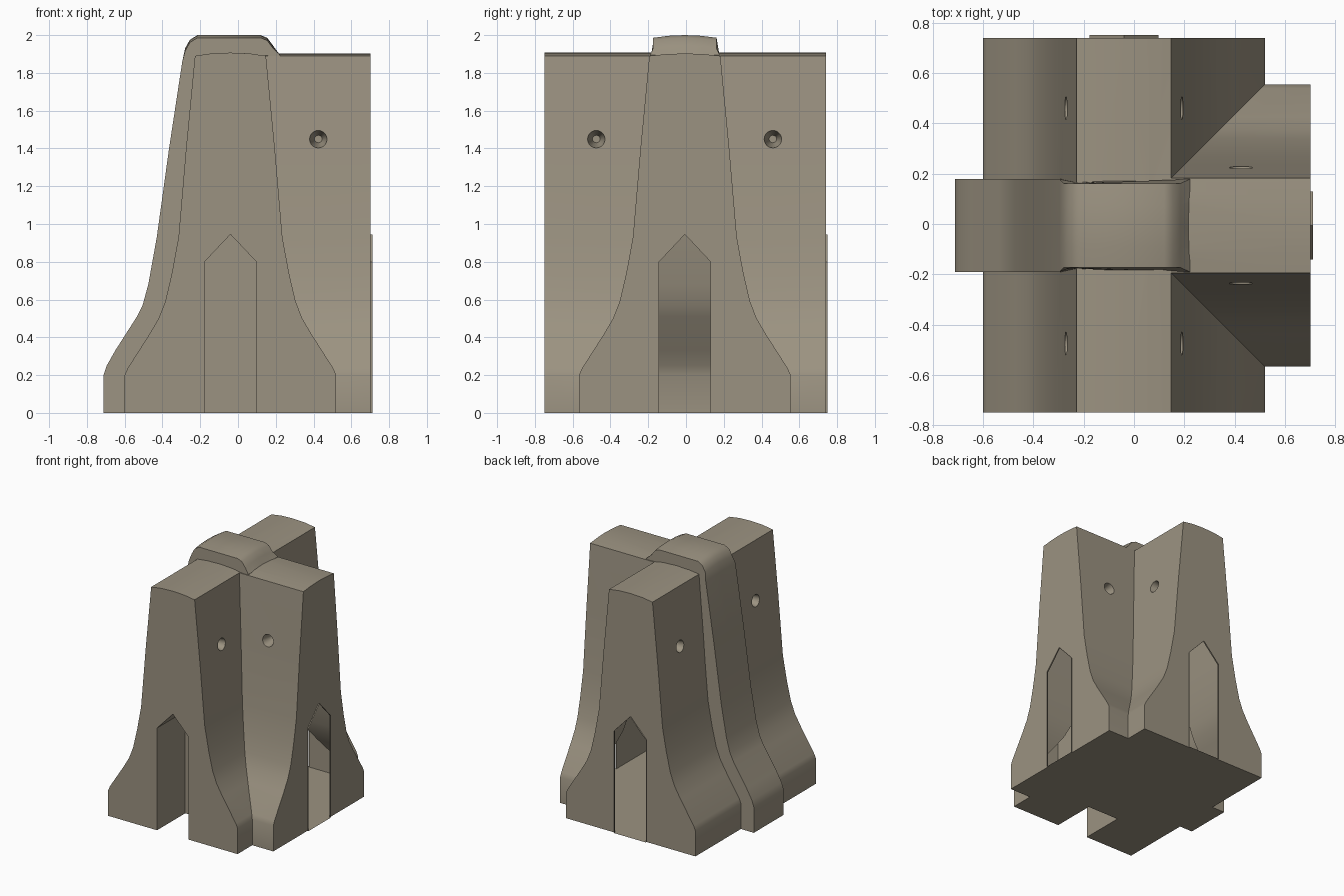
import bpy, bmesh, math
from mathutils import Matrix, Vector

cube = bpy.data.objects.get("Cube")
if cube:
    bpy.data.objects.remove(cube, do_unlink=True)

concrete = bpy.data.materials.new("warm_grey_concrete")
concrete.use_nodes = True
colour = (0.33, 0.29, 0.22, 1)
concrete.diffuse_color = colour
concrete.node_tree.nodes["Principled BSDF"].inputs["Base Color"].default_value = colour


def prism(name, profile, axis, stations):
    """Sweep a (side, height) profile along the x or y axis."""
    bm = bmesh.new()
    rings = []
    for s in stations:
        rings.append([bm.verts.new((s, a, z) if axis == "x" else (a, s, z)) for a, z in profile])
    n = len(profile)
    for r0, r1 in zip(rings, rings[1:]):
        for i in range(n):
            j = (i + 1) % n
            bm.faces.new((r0[i], r0[j], r1[j], r1[i]))
    bm.faces.new(rings[0])
    bm.faces.new(rings[-1])
    return finish(name, bm)


def finish(name, bm):
    bmesh.ops.recalc_face_normals(bm, faces=bm.faces)
    mesh = bpy.data.meshes.new(name)
    bm.to_mesh(mesh)
    bm.free()
    mesh.materials.append(concrete)
    ob = bpy.data.objects.new(name, mesh)
    bpy.context.collection.objects.link(ob)
    return ob


def combine(target, other, operation):
    """Apply a boolean and discard the second object."""
    bpy.context.view_layer.objects.active = target
    mod = target.modifiers.new("boolean", "BOOLEAN")
    mod.operation = operation
    mod.solver = "EXACT"
    mod.object = other
    bpy.ops.object.modifier_apply(modifier=mod.name)
    bpy.data.objects.remove(other, do_unlink=True)


def barrier_profile(centre, crown):
    half = [(0.56, 0), (0.56, 0.2), (0.545, 0.235), (0.43, 0.415), (0.38, 0.5), (0.345, 0.59),
            (0.31, 0.74), (0.275, 0.93), (0.235, 1.4), (0.188, 1.89), (0.1, crown - 0.004)]
    right = [(centre + a, z) for a, z in half]
    left = [(centre - a, z) for a, z in reversed(half)]
    return right + [(centre, crown)] + left


def arch(centre, half):
    """Pointed slot outline."""
    return [(centre - half, 0), (centre + half, 0), (centre + half, 0.8),
            (centre, 0.945), (centre - half, 0.8)]


# Main wall and side branch
MAIN_X, BRANCH_Y = -0.04, -0.006
body = prism("barrier_body", barrier_profile(MAIN_X, 1.907), "y", (-0.748, 0.74))
branch = prism("branch_wall", barrier_profile(BRANCH_Y, 1.903), "x", (-0.03, 0.702))

# Raised rib wrapped over the junction
rib_profile = [(0, 0), (-0.712, 0), (-0.712, 0.2), (-0.695, 0.25), (-0.65, 0.33), (-0.535, 0.51),
               (-0.505, 0.57), (-0.475, 0.68), (-0.43, 0.93), (-0.365, 1.4), (-0.295, 1.86),
               (-0.28, 1.93), (-0.255, 1.975), (-0.215, 2.0), (0.12, 2.0), (0.155, 1.985),
               (0.185, 1.945), (0.222, 1.895), (0.222, 1.85), (0, 1.85)]
RIB_HALF = 0.184
rib = prism("junction_rib", rib_profile, "y",
            [BRANCH_Y + RIB_HALF * t for t in (-1, -0.5, 0, 0.5, 1)])
for v in rib.data.vertices:
    if v.co.z > 1.92:
        t = (v.co.y - BRANCH_Y) / RIB_HALF
        v.co.y = BRANCH_Y + RIB_HALF * t * 0.91
        v.co.z -= 0.014 * t * t

combine(body, branch, "UNION")
combine(body, rib, "UNION")

# Collars of the open slots at the back and branch ends
combine(body, prism("back_collar", arch(MAIN_X, 0.137), "y", (0.6, 0.75)), "UNION")
combine(body, prism("branch_collar", arch(BRANCH_Y, 0.136), "x", (0.6, 0.711)), "UNION")

# Deep groove in the front end, open underneath
groove = prism("front_groove", arch(MAIN_X, 0.137), "y", (-0.9, -0.4))
for v in groove.data.vertices:
    if v.co.z < 0.01:
        v.co.z = -0.1
combine(body, groove, "DIFFERENCE")


def lifting_hole(point, outward):
    """Blind tapered hole cut into a side wall."""
    out = Vector(outward)
    bm = bmesh.new()
    turn = out.to_track_quat("Z", "Y").to_matrix().to_4x4()
    bmesh.ops.create_cone(bm, cap_ends=True, segments=20, radius1=0.02, radius2=0.055, depth=0.16,
                          matrix=Matrix.Translation(Vector(point) - out * 0.04) @ turn)
    combine(body, finish("hole_cutter", bm), "DIFFERENCE")


HOLE_Z = 1.45
for side in (-1, 1):
    lifting_hole((0.425, BRANCH_Y + side * 0.23, HOLE_Z), (0, side, 0))
    for y in (-0.475, 0.46):
        lifting_hole((MAIN_X + side * 0.23, y, HOLE_Z), (side, 0, 0))

# Open the two collars into the hollow interior
bm = bmesh.new()
bm.from_mesh(body.data)
doors = [f for f in bm.faces
         if all(v.co.y > 0.748 for v in f.verts) or all(v.co.x > 0.709 for v in f.verts)]
bmesh.ops.delete(bm, geom=doors, context="FACES")
bm.to_mesh(body.data)
bm.free()

bpy.ops.object.select_all(action="DESELECT")
body.select_set(True)
bpy.context.view_layer.objects.active = body
bpy.ops.object.shade_smooth_by_angle(angle=math.radians(38))
